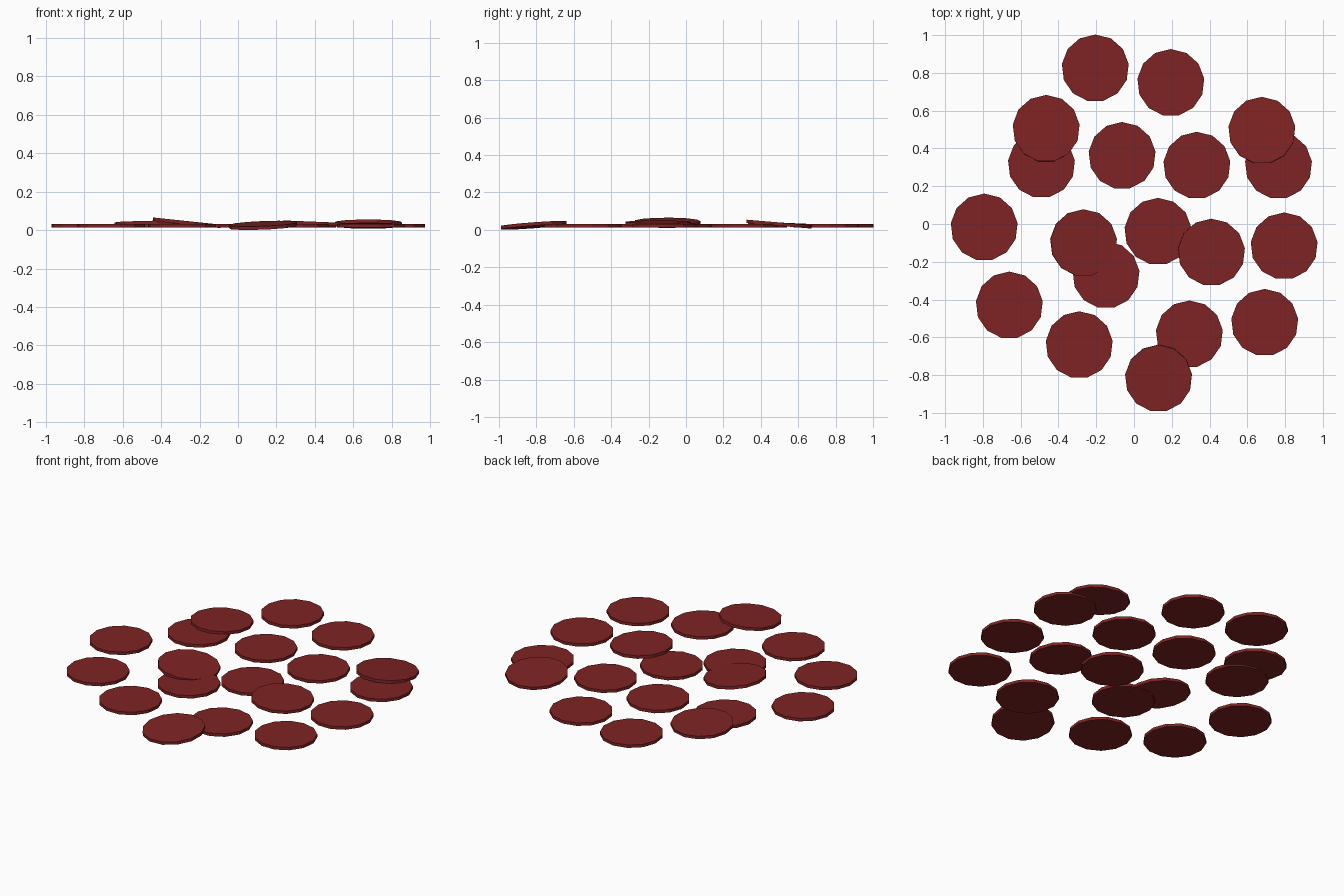
import bpy
from mathutils import Vector, Matrix

if "Cube" in bpy.data.objects:
    bpy.data.objects.remove(bpy.data.objects["Cube"])

RADIUS, THICK, SIDES = 0.178, 0.018, 13

red = bpy.data.materials.new("dark red")
red.diffuse_color = (0.21, 0.017, 0.017, 1)
red.use_nodes = True
red.node_tree.nodes["Principled BSDF"].inputs["Base Color"].default_value = red.diffuse_color


def slice_disc(name, x, y, z=0.022, slope_x=0.0, slope_y=0.0):
    """Thin faceted disc, tilted so its height rises by the given slopes."""
    bpy.ops.mesh.primitive_cylinder_add(vertices=SIDES, radius=RADIUS, depth=THICK)
    ob = bpy.context.object
    ob.name = name
    ob.data.materials.append(red)
    normal = Vector((-slope_x, -slope_y, 1)).normalized()
    tilt = Vector((0, 0, 1)).rotation_difference(normal).to_matrix().to_4x4()
    ob.matrix_world = Matrix.Translation((x, y, z)) @ tilt


# discs lying flat
flat = [(-0.205, 0.825), (0.195, 0.748), (-0.49, 0.315), (-0.063, 0.362),
        (0.333, 0.31), (0.765, 0.31), (-0.793, -0.017), (-0.148, -0.27),
        (0.127, -0.04), (0.795, -0.117), (-0.66, -0.43), (-0.29, -0.64),
        (0.293, -0.583), (0.692, -0.522)]
for i, (x, y) in enumerate(flat):
    slice_disc(f"flat_disc_{i + 1}", x, y)

# discs leaning on a neighbour: x, y, z, slope_x, slope_y
leaning = [(-0.465, 0.505, 0.030, 0.0, -0.045),
           (0.677, 0.495, 0.031, 0.0, -0.085),
           (-0.267, -0.10, 0.038, -0.105, 0.0),
           (0.41, -0.15, 0.034, -0.04, 0.0),
           (0.13, -0.817, 0.0245, 0.04, 0.075)]
for i, args in enumerate(leaning):
    slice_disc(f"leaning_disc_{i + 1}", *args)
